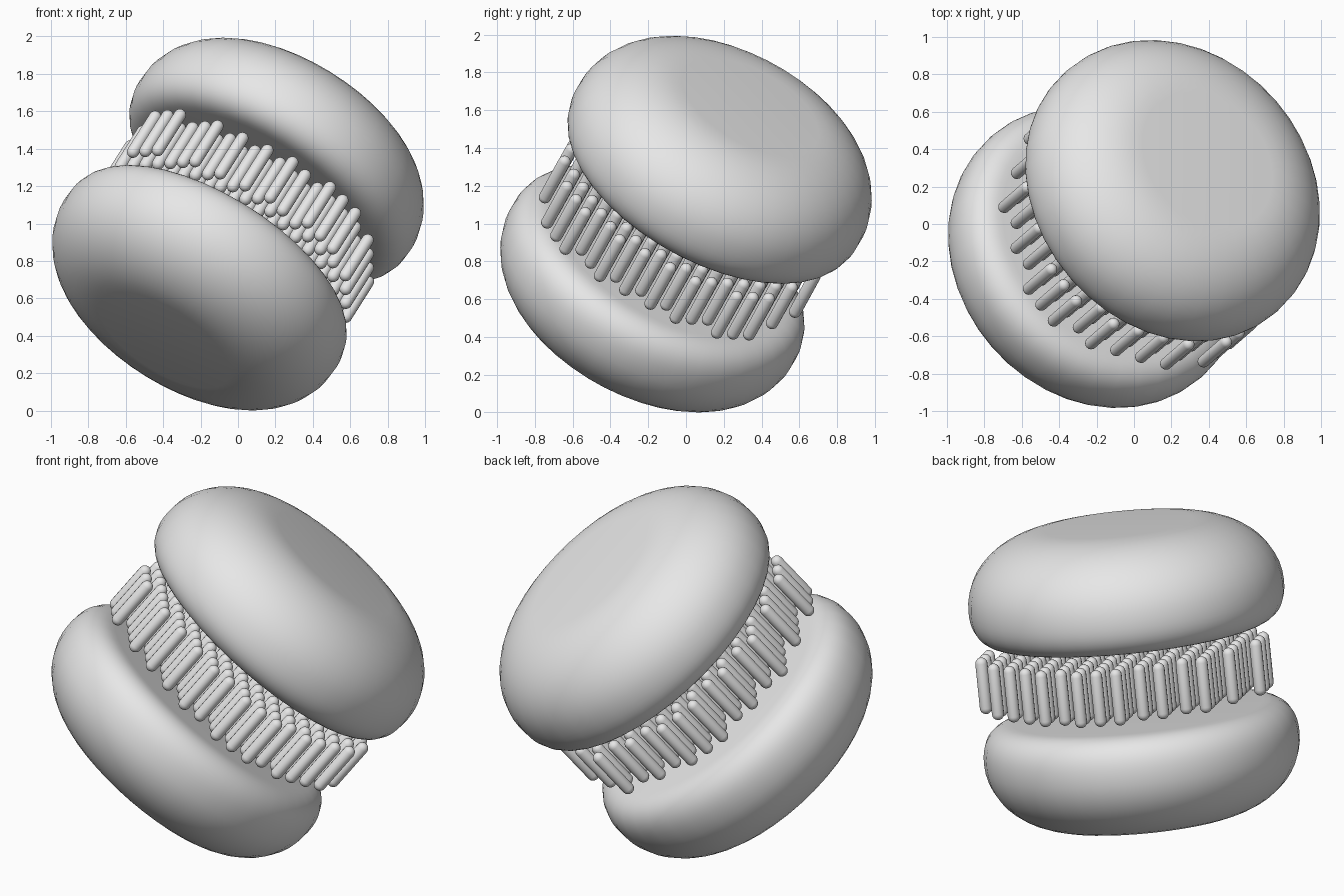
import bpy, bmesh
from math import sin, cos, pi, radians
from mathutils import Matrix, Vector

cube = bpy.data.objects.get("Cube")
if cube:
    bpy.data.objects.remove(cube, do_unlink=True)

grey = bpy.data.materials.new("light_grey")
grey.use_nodes = True
grey.diffuse_color = (0.8, 0.8, 0.8, 1)
grey.node_tree.nodes["Principled BSDF"].inputs["Base Color"].default_value = (0.8, 0.8, 0.8, 1)

# Whole assembly leans over: tilt from vertical, then turn about z
FRAME = (Matrix.Translation((0, 0, 0.997))
         @ Matrix.Rotation(radians(41), 4, 'Z')
         @ Matrix.Rotation(radians(40), 4, 'Y'))


def revolve(name, profile, sides):
    """Smooth mesh made by spinning (radius, height) points about z."""
    bm = bmesh.new()
    verts = [bm.verts.new((r, 0, h)) for r, h in profile]
    edges = [bm.edges.new(pair) for pair in zip(verts, verts[1:])]
    bmesh.ops.spin(bm, geom=verts + edges, axis=(0, 0, 1), cent=(0, 0, 0),
                   angle=2 * pi, steps=sides)
    bmesh.ops.remove_doubles(bm, verts=bm.verts, dist=1e-5)
    bmesh.ops.recalc_face_normals(bm, faces=bm.faces)
    for face in bm.faces:
        face.smooth = True
    mesh = bpy.data.meshes.new(name)
    bm.to_mesh(mesh)
    bm.free()
    mesh.materials.append(grey)
    return mesh


def place(name, mesh, local):
    obj = bpy.data.objects.new(name, mesh)
    bpy.context.collection.objects.link(obj)
    obj.matrix_world = FRAME @ local


def rim_curve(flat, height, power, steps=12):
    """Quarter of a rounded rim, from the flat face out to the widest ring."""
    angles = [pi / 2 * (1 - k / steps) for k in range(steps + 1)]
    return [(flat + (WIDEST - flat) * max(cos(a), 0) ** (2 / power),
             height * sin(a) ** (2 / power)) for a in angles]


# Cushion discs: domed outer side, wide flat inner side
WIDEST, OUTER, INNER, RING = 0.855, 0.39, 0.2, 0.42
outside = [(0, OUTER)] + rim_curve(0.4, OUTER, 2)
inside = [(0, INNER)] + rim_curve(0.68, INNER, 2.4)
profile = outside + [(r, -h) for r, h in reversed(inside[:-1])]
disc = revolve("disc", profile, 40)
lift = Matrix.Translation((0, 0, RING))
place("upper_disc", disc, lift)
place("lower_disc", disc, Matrix.Rotation(pi, 4, 'X') @ lift)

# Round-ended pins
RADIUS, STRAIGHT = 0.033, 0.122
quarter = [(RADIUS * sin(pi / 2 * k / 5), STRAIGHT + RADIUS * cos(pi / 2 * k / 5))
           for k in range(6)]
pin = revolve("pin", quarter + [(r, -h) for r, h in reversed(quarter)], 14)

# Pins fill a round patch of a square grid, slightly twisted
SPACING = 0.108
twist = Matrix.Rotation(radians(-3.9), 4, 'Z')
for i in range(-7, 8):
    for j in range(-7, 8):
        if i * i + j * j <= 50 and i + abs(j) < 10:
            spot = twist @ Vector((j, -i, 0)) + Vector((0, -0.48, 0))
            place("pin", pin, Matrix.Translation(spot * SPACING))
